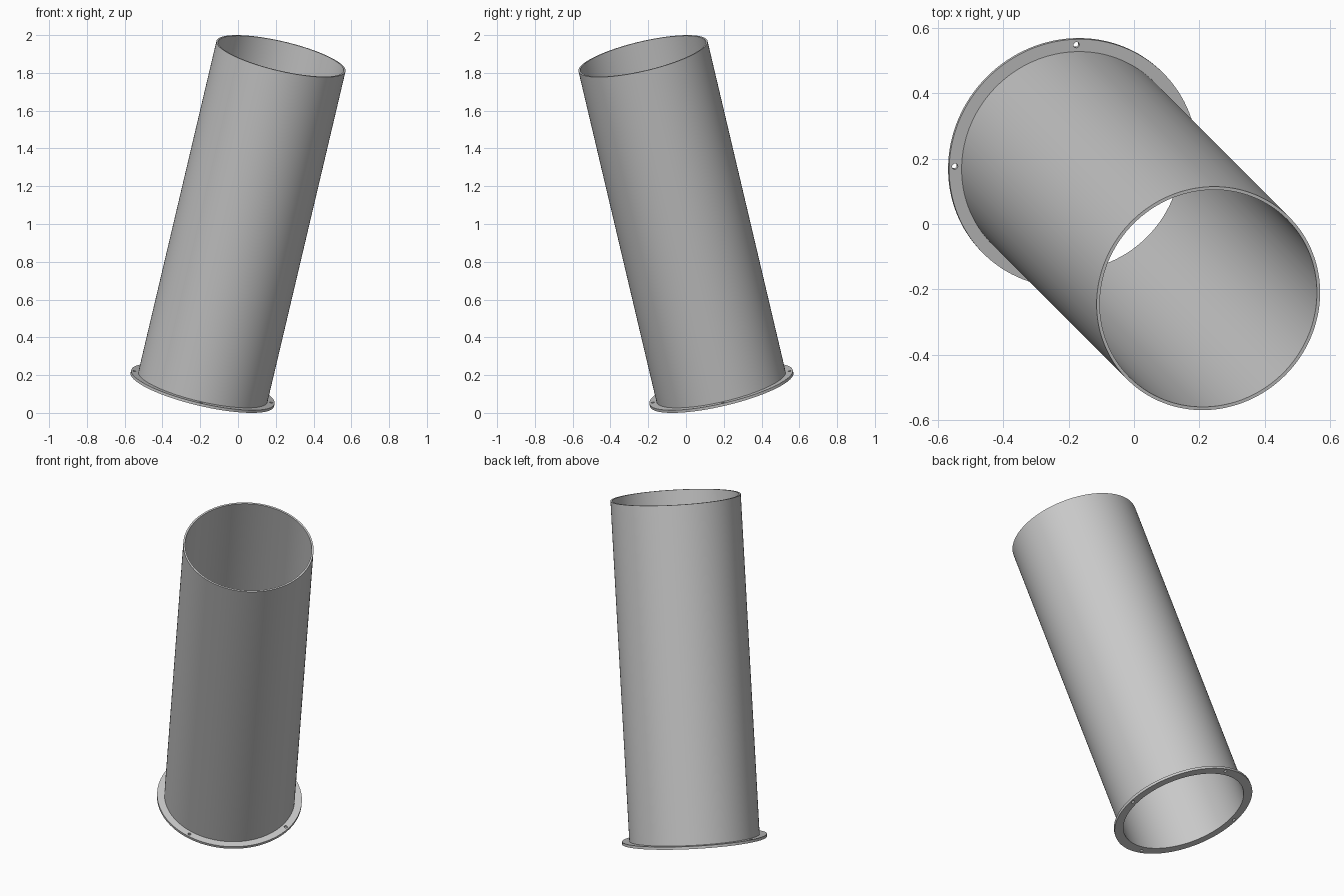
import bpy
import bmesh
import math
from mathutils import Vector, Matrix

cube = bpy.data.objects.get("Cube")
if cube:
    bpy.data.objects.remove(cube, do_unlink=True)

# Overall dimensions, measured along the leaning axis
OUTER, INNER, FLANGE = 0.351, 0.341, 0.39
LENGTH, THICK = 1.861, 0.015
BOLT_CIRCLE, BOLT_HOLE = 0.372, 0.009
SEGMENTS = 128

axis = Vector((0.236, -0.236, 1)).normalized()
tilt = Vector((0, 0, 1)).rotation_difference(axis).to_matrix().to_4x4()
placement = Matrix.Translation((-0.189, 0.189, 0.1235)) @ tilt

steel = bpy.data.materials.new("grey steel")
steel.use_nodes = True
grey = (0.58, 0.58, 0.58, 1)
steel.diffuse_color = grey
steel.node_tree.nodes["Principled BSDF"].inputs["Base Color"].default_value = grey


def add_object(name, bm):
    bmesh.ops.recalc_face_normals(bm, faces=bm.faces)
    mesh = bpy.data.meshes.new(name)
    bm.to_mesh(mesh)
    bm.free()
    mesh.materials.append(steel)
    obj = bpy.data.objects.new(name, mesh)
    bpy.context.collection.objects.link(obj)
    obj.matrix_world = placement
    return obj


def hollow_ring(name, inner, outer, bottom, top):
    """Revolve a rectangular wall section around the axis."""
    bm = bmesh.new()
    section = [(inner, bottom), (outer, bottom), (outer, top), (inner, top)]
    loops = []
    for i in range(SEGMENTS):
        a = math.tau * i / SEGMENTS
        loops.append([bm.verts.new((r * math.cos(a), r * math.sin(a), z))
                      for r, z in section])
    for i, here in enumerate(loops):
        after = loops[(i + 1) % SEGMENTS]
        for j in range(4):
            k = (j + 1) % 4
            bm.faces.new((here[j], after[j], after[k], here[k]))
    return add_object(name, bm)


# Long pipe and its mounting flange
pipe = hollow_ring("pipe", INNER, OUTER, THICK, LENGTH)
flange = hollow_ring("flange", INNER, FLANGE, 0, THICK)

# Four bolt holes through the flange
bm = bmesh.new()
for i in range(4):
    a = i * math.pi / 2
    spot = (BOLT_CIRCLE * math.cos(a), BOLT_CIRCLE * math.sin(a), THICK / 2)
    bmesh.ops.create_cone(bm, cap_ends=True, segments=24, radius1=BOLT_HOLE,
                          radius2=BOLT_HOLE, depth=THICK * 4,
                          matrix=Matrix.Translation(spot))
cutter = add_object("bolt_hole_cutter", bm)
cutter.hide_render = True

holes = flange.modifiers.new("bolt holes", 'BOOLEAN')
holes.operation = 'DIFFERENCE'
holes.solver = 'EXACT'
holes.object = cutter
bpy.context.view_layer.update()
bpy.context.view_layer.objects.active = flange
bpy.ops.object.modifier_apply(modifier=holes.name)
bpy.data.objects.remove(cutter, do_unlink=True)

# Smooth walls with crisp rims
bpy.ops.object.select_all(action='DESELECT')
for obj in (pipe, flange):
    obj.select_set(True)
bpy.context.view_layer.objects.active = pipe
bpy.ops.object.shade_smooth_by_angle(angle=math.radians(30))
